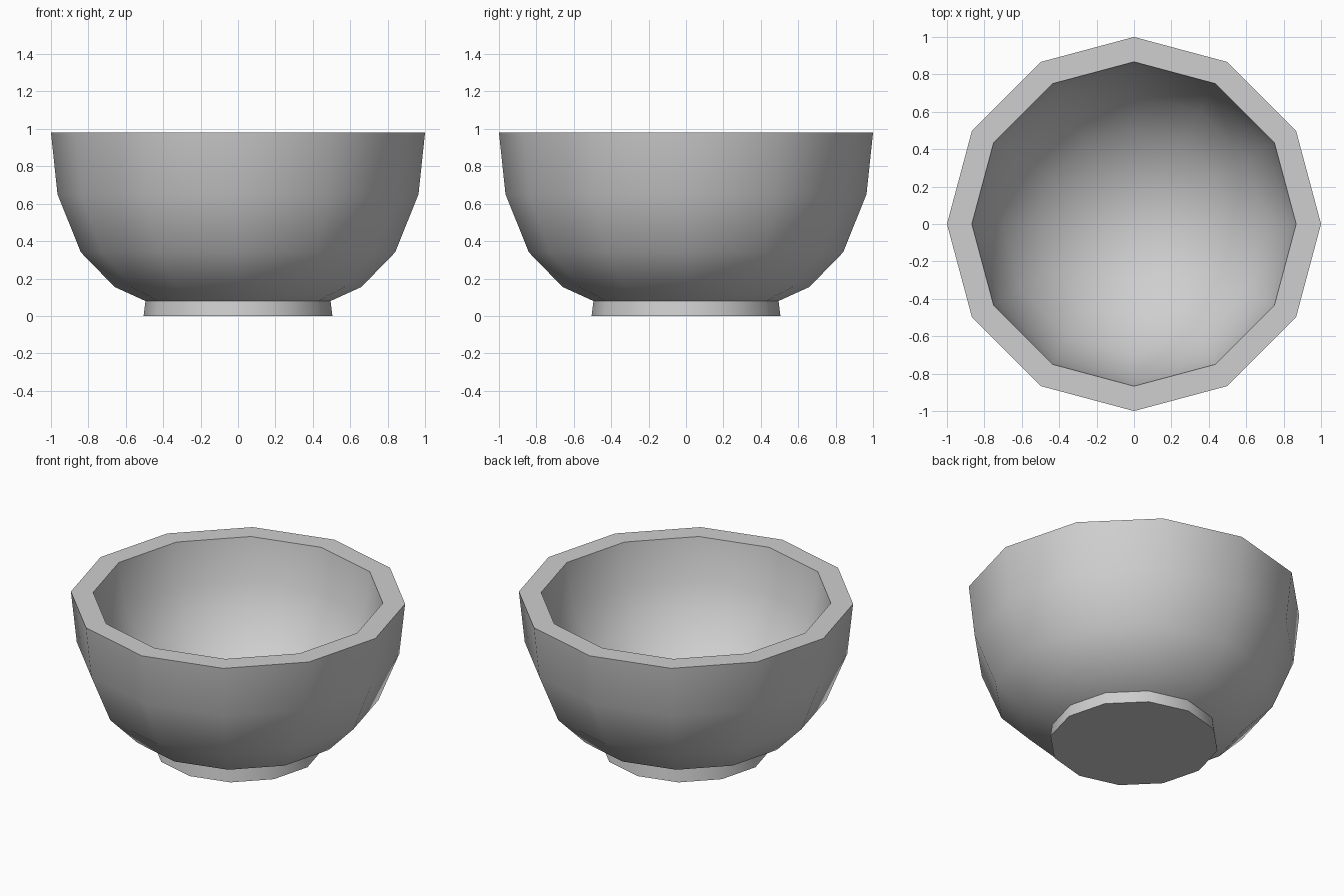
import bpy, bmesh
from math import cos, sin, pi, radians

SIDES = 12
RIM = 0.98

cube = bpy.data.objects.get("Cube")
if cube:
    bpy.data.objects.remove(cube, do_unlink=True)

grey = bpy.data.materials.new("plain grey")
grey.use_nodes = True
grey.diffuse_color = (0.62, 0.62, 0.62, 1)
grey.node_tree.nodes["Principled BSDF"].inputs["Base Color"].default_value = grey.diffuse_color


def lathe(name, profile):
    """Turn (radius, height) points around z; sharp edges stay crisp."""
    bm = bmesh.new()
    rings = [[bm.verts.new((r * cos(2 * pi * i / SIDES), r * sin(2 * pi * i / SIDES), z))
              for i in range(SIDES)] for r, z in profile]
    for a, b in zip(rings, rings[1:]):
        for i in range(SIDES):
            j = (i + 1) % SIDES
            bm.faces.new((a[i], a[j], b[j], b[i]))
    # Points on the axis merge into one pole
    bmesh.ops.remove_doubles(bm, verts=bm.verts, dist=0.0001)
    bm.normal_update()
    for face in bm.faces:
        face.smooth = True
    for edge in bm.edges:
        edge.smooth = edge.calc_face_angle(0) < radians(42)
    mesh = bpy.data.meshes.new(name)
    bm.to_mesh(mesh)
    bm.free()
    mesh.materials.append(grey)
    obj = bpy.data.objects.new(name, mesh)
    bpy.context.collection.objects.link(obj)


# Low foot, flaring slightly towards the ground
lathe("foot", [(0, 0), (0.505, 0), (0.495, 0.08)])

# Thick bowl: outer wall, flat rim and a round hollow
outer = [(0.495, 0.08), (0.66, 0.155), (0.84, 0.34), (0.965, 0.65), (1, RIM)]
hollow = [(0.867 * cos(radians(a)), RIM - 0.867 * sin(radians(a))) for a in range(0, 91, 18)]
lathe("bowl", outer + hollow)
